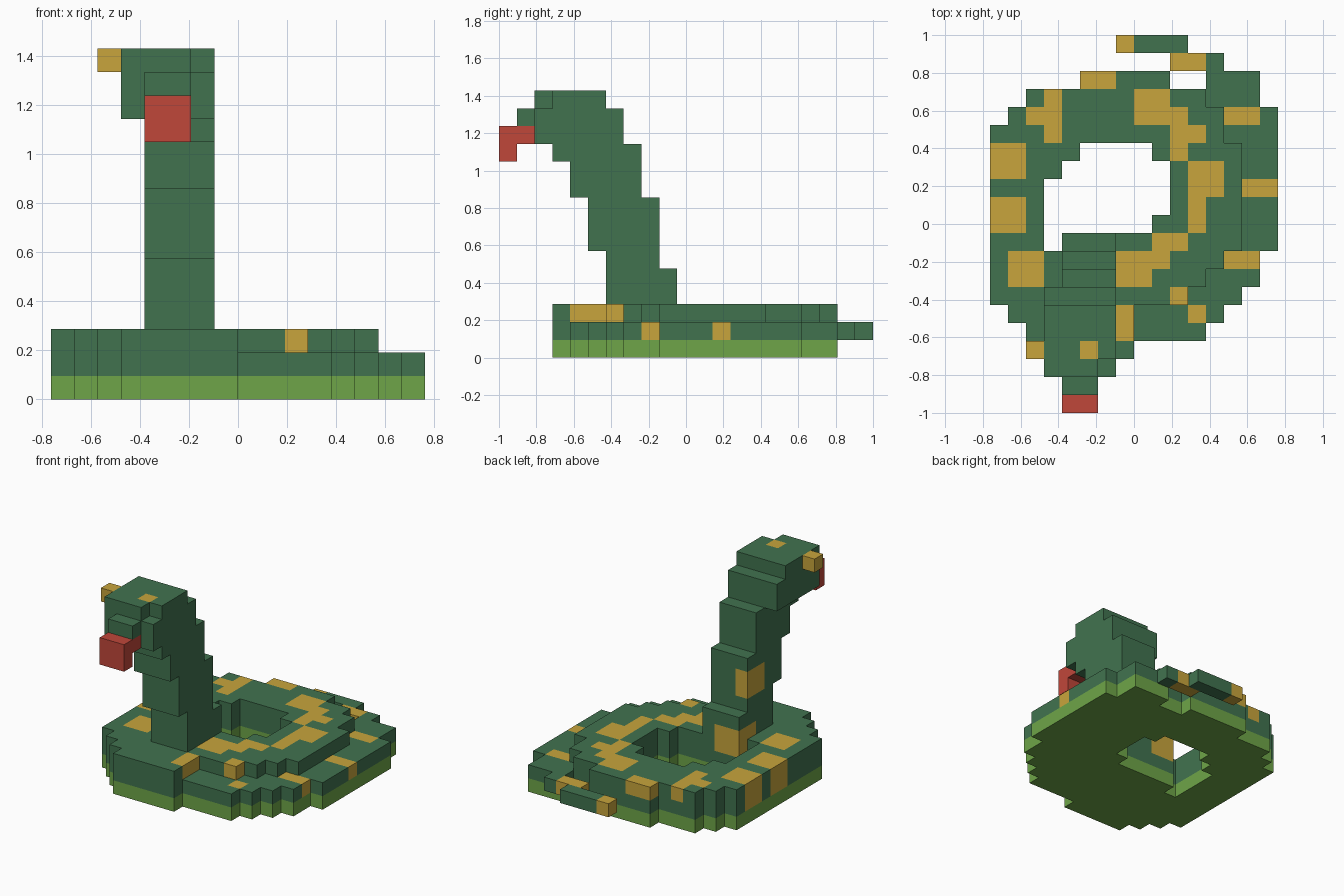
import bpy
import bmesh
from mathutils import Vector

cube = bpy.data.objects.get("Cube")
if cube:
    bpy.data.objects.remove(cube)

U = 2 / 21                       # edge of one block
ORIGIN = Vector((-8 * U, -1, 0))


def make_material(name, rgb):
    mat = bpy.data.materials.new(name)
    mat.use_nodes = True
    mat.diffuse_color = (*rgb, 1)
    mat.node_tree.nodes["Principled BSDF"].inputs["Base Color"].default_value = (*rgb, 1)
    return mat


COLOURS = {
    "green": make_material("scale_green", (0.053, 0.171, 0.078)),
    "gold": make_material("patch_gold", (0.578, 0.376, 0.045)),
    "grass": make_material("grass_green", (0.156, 0.376, 0.065)),
    "red": make_material("tongue_red", (0.527, 0.063, 0.042)),
}

blocks = {}                      # block position -> (part, colour)


def fill(part, colour, xs, ys, zs):
    """Fill a box of blocks; each range is (first, end)."""
    for x in range(*xs):
        for y in range(*ys):
            for z in range(*zs):
                blocks[x, y, z] = (part, colour)


# Coil plan, back row first: # tall, + low, O gold on top, D gold all through,
# o low gold, . empty
PLAN = """
.....OO###..+++.
..#O####OO##+++.
.#OO####OOO##oo+
###O######OO#+++
DD###....#O###++
DD##......#OO#++
###.......#OO#oo
DD#.......#O##++
DD#......##O##++
###.#####OO###++
#OO####OOO###oo.
#OO####OO###+++.
##########O+++..
.######O+++o+...
..#####O++++....
...#####........
""".split()

for row, line in enumerate(PLAN):
    y = 18 - row
    for x, mark in enumerate(line):
        if mark == ".":
            continue
        blocks[x, y, 0] = ("grass_base", "grass")
        blocks[x, y, 1] = ("body_coil", "gold" if mark in "Do" else "green")
        if mark in "#OD":
            blocks[x, y, 2] = ("body_coil", "green" if mark == "#" else "gold")

# Tail tip, raised off the ground behind the coil
fill("tail_tip", "green", (8, 11), (20, 21), (1, 2))
fill("tail_tip", "gold", (7, 8), (20, 21), (1, 2))
fill("tail_tip", "gold", (10, 12), (19, 20), (1, 2))
fill("tail_tip", "green", (12, 13), (19, 20), (1, 2))

# Neck, leaning forward in steps: depth range, height range
NECK_STEPS = [((6, 10), (3, 5)), ((6, 9), (5, 6)), ((5, 9), (6, 9)),
              ((4, 8), (9, 11)), ((3, 8), (11, 12)), ((7, 8), (11, 12))]
for ys, zs in NECK_STEPS:
    fill("neck", "green", (4, 7), ys, zs)
fill("body_coil", "gold", (4, 6), (8, 10), (2, 3))
fill("neck", "gold", (4, 6), (8, 10), (3, 4))
fill("neck", "gold", (4, 5), (7, 9), (6, 8))

# Head, snout, eyes and tongue
fill("head", "green", (3, 7), (2, 7), (12, 14))
fill("head", "green", (3, 6), (2, 6), (14, 15))
fill("head", "green", (6, 7), (3, 6), (14, 15))
fill("snout", "green", (4, 6), (1, 2), (13, 14))
fill("right_eye", "gold", (2, 3), (3, 4), (14, 15))
fill("left_eye", "gold", (5, 6), (3, 4), (14, 15))
fill("tongue", "red", (4, 6), (0, 2), (12, 13))
fill("tongue", "red", (4, 6), (0, 1), (11, 12))


def build_part(part):
    """Make one mesh from the exposed faces of a part's blocks."""
    bm = bmesh.new()
    used = []
    for pos, (owner, colour) in blocks.items():
        if owner != part:
            continue
        mat = COLOURS[colour]
        if mat not in used:
            used.append(mat)
        for axis in range(3):
            for side in (0, 1):
                near = list(pos)
                near[axis] += 2 * side - 1
                if tuple(near) in blocks:
                    continue
                corner = Vector(pos)
                corner[axis] += side
                a, b = Vector(), Vector()
                a[(axis + 1) % 3] = b[(axis + 2) % 3] = 1
                loop = [corner, corner + a, corner + a + b, corner + b]
                if not side:
                    loop.reverse()
                face = bm.faces.new([bm.verts.new(ORIGIN + v * U) for v in loop])
                face.material_index = used.index(mat)
    bmesh.ops.remove_doubles(bm, verts=bm.verts, dist=U / 100)
    mesh = bpy.data.meshes.new(part)
    bm.to_mesh(mesh)
    bm.free()
    for mat in used:
        mesh.materials.append(mat)
    bpy.context.scene.collection.objects.link(bpy.data.objects.new(part, mesh))


for part in sorted({owner for owner, _ in blocks.values()}):
    build_part(part)
